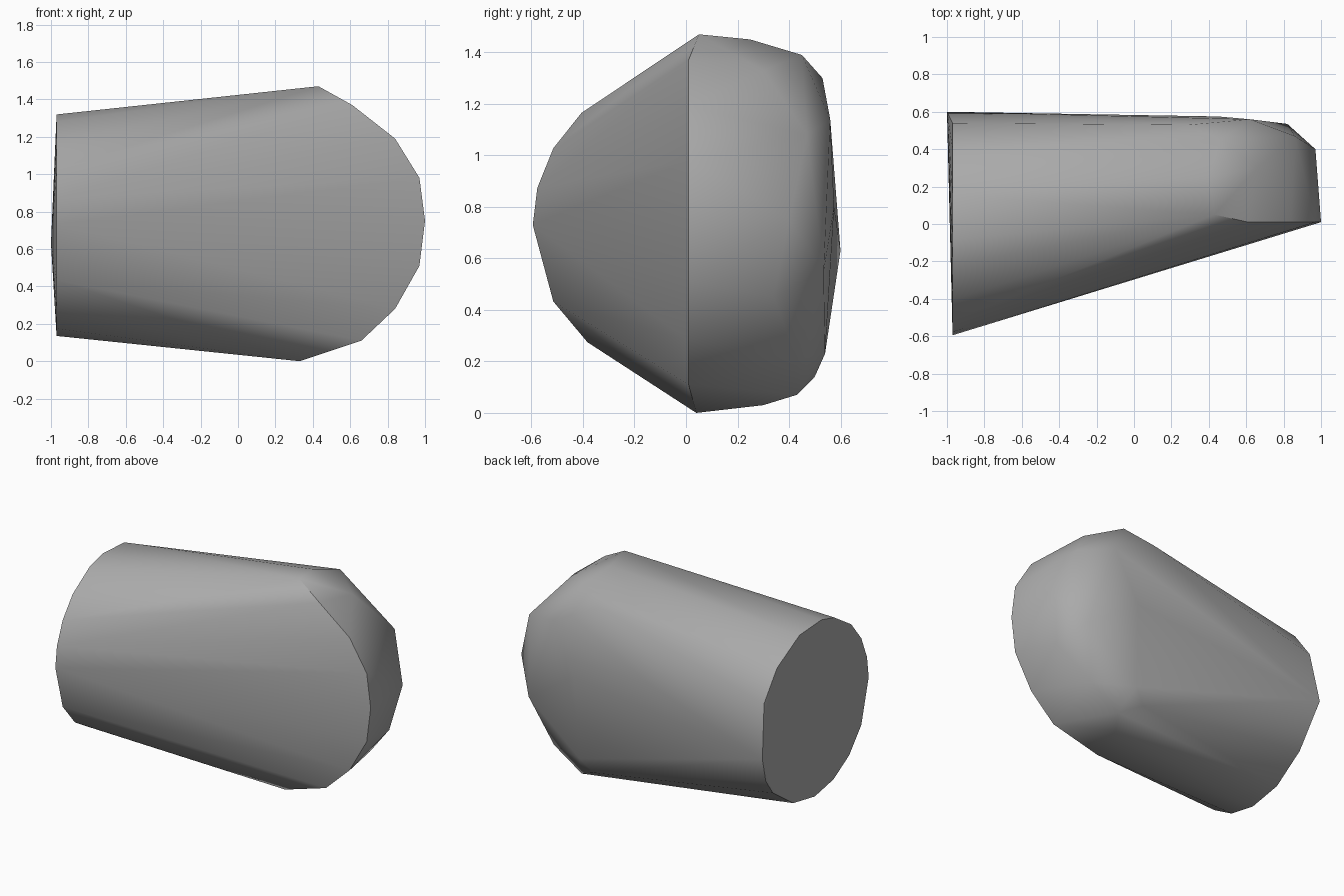
import bpy
import bmesh
from math import cos, sin, radians
from mathutils import Vector

default_cube = bpy.data.objects.get("Cube")
if default_cube:
    bpy.data.objects.remove(default_cube, do_unlink=True)


def make_material(name, color):
    material = bpy.data.materials.new(name)
    material.use_nodes = True
    material.diffuse_color = color
    shader = material.node_tree.nodes["Principled BSDF"]
    shader.inputs["Base Color"].default_value = color
    return material


def cap_ring(x, center_z, radius, angles):
    """Points of the round end, facing sideways."""
    ring = []
    for angle in angles:
        turn = radians(angle)
        ring.append(Vector((x, radius * cos(turn), center_z + radius * sin(turn))))
    return ring


def make_hull(name, points, material, sharp_angle):
    """Wrap a tight skin around the section points."""
    bm = bmesh.new()
    for point in points:
        bm.verts.new(point)
    result = bmesh.ops.convex_hull(bm, input=bm.verts[:])
    unused = [g for g in result["geom_interior"] if isinstance(g, bmesh.types.BMVert)]
    bmesh.ops.delete(bm, geom=unused, context="VERTS")
    bmesh.ops.recalc_face_normals(bm, faces=bm.faces[:])
    mesh = bpy.data.meshes.new(name)
    bm.to_mesh(mesh)
    bm.free()
    mesh.materials.append(material)
    body = bpy.data.objects.new(name, mesh)
    bpy.context.scene.collection.objects.link(body)
    bpy.ops.object.select_all(action="DESELECT")
    body.select_set(True)
    bpy.context.view_layer.objects.active = body
    bpy.ops.object.shade_smooth_by_angle(angle=radians(sharp_angle))
    return body


# Flat round end, with one corner pulled slightly outward
round_end = cap_ring(-.97, .73, .595, [
    25, 48, 75, 98, 112, 133, 150, 166, 180,
    -150, -130, -111, -91, -68, -42, -29])
round_end.append(Vector((-1, .6, .63)))

# Sharp front rim of the rounded end, from top to bottom
front_rim = [Vector(p) for p in (
    (.43, .05, 1.47), (.61, .01, 1.37), (.84, .01, 1.19),
    (.97, .01, .98), (1, .01, .75), (.97, .01, .51),
    (.84, .01, .28), (.66, .01, .11), (.33, .04, 0))]

# Bevelled shoulder between the rim and the back
shoulder = [Vector(p) for p in (
    (.4, .25, 1.45), (.66, .3, 1.33), (.46, .45, 1.39),
    (.86, .47, 1.08), (.97, .4, .75), (.91, .34, .45),
    (.7, .43, .21), (.49, .43, .07), (.4, .3, .03))]

# Corners of the flat back
back = [Vector(p) for p in (
    (.29, .53, 1.3), (.62, .56, 1.14), (.45, .575, .8),
    (.82, .535, .55), (.43, .54, .23), (.35, .5, .14))]

gray = make_material("plain gray", (.4, .4, .4, 1))
make_hull("tapered_body", round_end + front_rim + shoulder + back, gray, 35)
